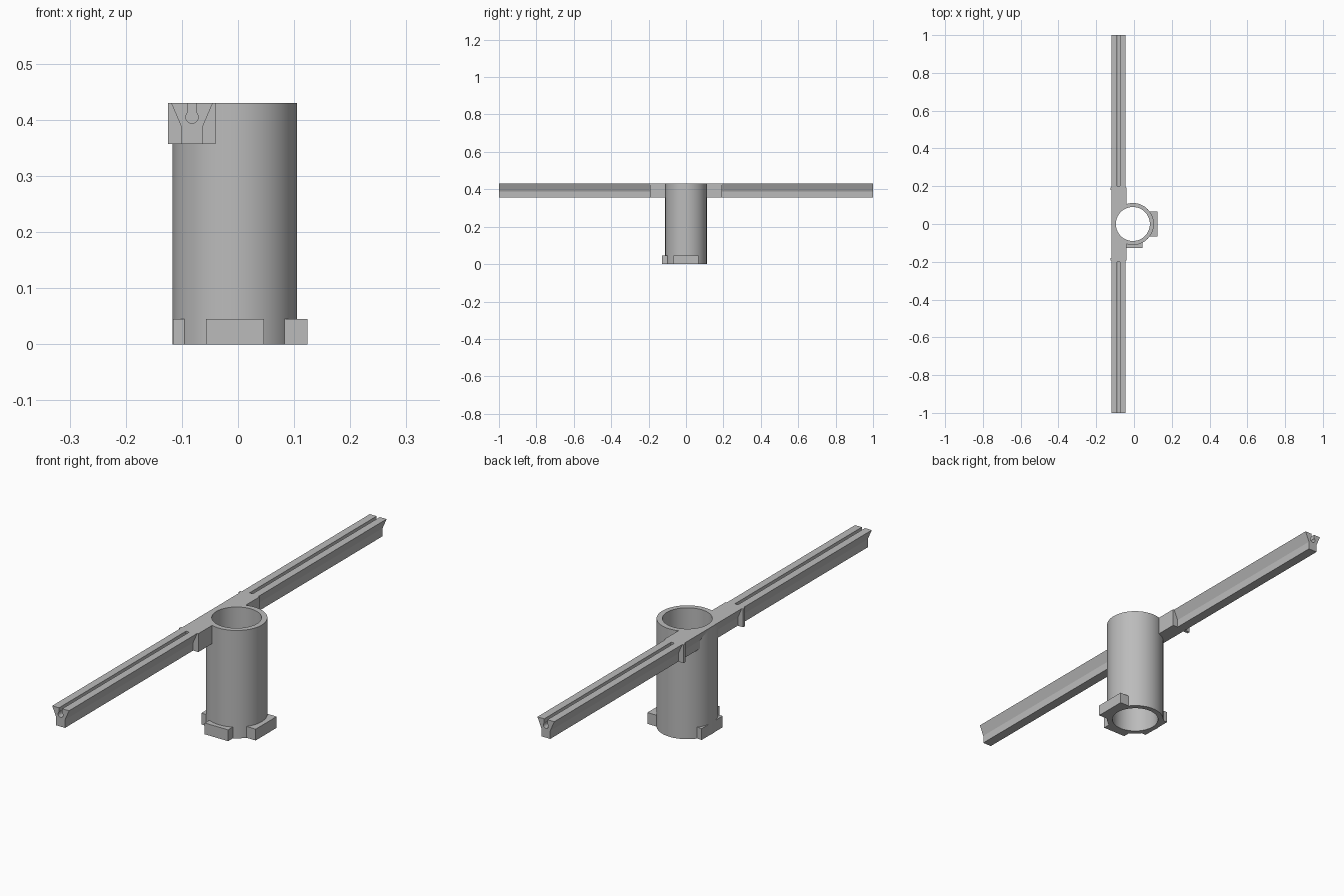
import bpy, bmesh, math
from mathutils import Matrix

if "Cube" in bpy.data.objects:
    bpy.data.objects.remove(bpy.data.objects["Cube"], do_unlink=True)

grey = bpy.data.materials.new("plain_grey")
grey.use_nodes = True
grey.diffuse_color = (0.5, 0.5, 0.5, 1)
grey.node_tree.nodes["Principled BSDF"].inputs["Base Color"].default_value = (0.5, 0.5, 0.5, 1)

TUBE_X, OUTER, BORE = -0.006, 0.111, 0.09
TOP, RAIL_BOTTOM, RAIL_X = 0.43, 0.357, -0.082
COLLAR_END, SLOT_START = 0.193, 0.2


def make_object(name, bm):
    bmesh.ops.recalc_face_normals(bm, faces=bm.faces)
    mesh = bpy.data.meshes.new(name)
    bm.to_mesh(mesh)
    bm.free()
    mesh.materials.append(grey)
    obj = bpy.data.objects.new(name, mesh)
    bpy.context.collection.objects.link(obj)
    return obj


def box(name, x0, x1, y0, y1, z0, z1):
    bm = bmesh.new()
    bmesh.ops.create_cube(bm, size=1)
    bmesh.ops.scale(bm, vec=(x1 - x0, y1 - y0, z1 - z0), verts=bm.verts)
    bmesh.ops.translate(bm, vec=((x0 + x1) / 2, (y0 + y1) / 2, (z0 + z1) / 2), verts=bm.verts)
    return make_object(name, bm)


def extrude_y(name, profile, y0, y1):
    bm = bmesh.new()
    face = bm.faces.new([bm.verts.new((x, y0, z)) for x, z in profile])
    new = bmesh.ops.extrude_face_region(bm, geom=[face], use_keep_orig=True)["geom"]
    bmesh.ops.translate(bm, vec=(0, y1 - y0, 0),
                        verts=[g for g in new if isinstance(g, bmesh.types.BMVert)])
    return make_object(name, bm)


def cut(obj, cutter):
    mod = obj.modifiers.new("bore_cut", "BOOLEAN")
    mod.operation, mod.solver, mod.object = "DIFFERENCE", "EXACT", cutter
    mesh = bpy.data.meshes.new_from_object(obj.evaluated_get(bpy.context.evaluated_depsgraph_get()))
    obj.modifiers.clear()
    obj.data = mesh


# Hollow tube, spun from its wall section
bm = bmesh.new()
wall = [bm.verts.new((TUBE_X + r, 0, z))
        for r, z in ((BORE, 0), (OUTER, 0), (OUTER, TOP), (BORE, TOP))]
edges = [bm.edges.new((wall[i], wall[(i + 1) % 4])) for i in range(4)]
bmesh.ops.spin(bm, geom=wall + edges, cent=(TUBE_X, 0, 0), axis=(0, 0, 1),
               angle=math.tau, steps=96, use_duplicate=False)
bmesh.ops.remove_doubles(bm, verts=bm.verts, dist=0.0001)
tube = make_object("tube", bm)
bpy.ops.object.select_all(action="DESELECT")
tube.select_set(True)
bpy.context.view_layer.objects.active = tube
bpy.ops.object.shade_smooth_by_angle(angle=math.radians(30))

# Helper that keeps the bore clear, ending inside the tube wall
bm = bmesh.new()
bmesh.ops.create_cone(bm, cap_ends=True, segments=96, radius1=0.1, radius2=0.1, depth=2,
                      matrix=Matrix.Translation((TUBE_X, 0, 0)))
bore_cutter = make_object("bore_cutter", bm)
bore_cutter.hide_render = True

# Base lugs on three sides
lugs = [
    box("left_lug", 0.06, 0.124, -0.066, 0.066, 0, 0.045),
    box("right_lug", -0.1155, -0.07, -0.066, 0.066, 0, 0.045),
    box("front_lug", -0.057, 0.046, -0.128, -0.07, 0, 0.045),
]

# Rail section, solid in the middle and with a keyhole slot on the arms
left_half = [(RAIL_X - 0.037, TOP), (RAIL_X - 0.0195, 0.389), (RAIL_X - 0.0195, RAIL_BOTTOM)]
solid = left_half + [(2 * RAIL_X - x, z) for x, z in reversed(left_half)]
SLOT, HOLE, HOLE_Z, STEPS = 0.007, 0.011, 0.405, 20
start = math.asin(SLOT / HOLE)
arc = [start + (math.tau - 2 * start) * i / STEPS for i in range(STEPS + 1)]
keyhole = ([(RAIL_X + SLOT, TOP)]
           + [(RAIL_X + HOLE * math.sin(a), HOLE_Z + HOLE * math.cos(a)) for a in arc]
           + [(RAIL_X - SLOT, TOP)])

middle = extrude_y("rail_middle", solid, -SLOT_START, SLOT_START)
for side, name in ((-1, "front"), (1, "back")):
    extrude_y(name + "_rail", solid + keyhole, side * SLOT_START, side)
    # Thin fin on the outer side of the rail
    y0, y1 = sorted((side * COLLAR_END, side * (COLLAR_END - 0.012)))
    box(name + "_fin", -0.125, RAIL_X, y0, y1, RAIL_BOTTOM, TOP)

# Block joining the rail to the tube
joint = box("joining_block", RAIL_X, -0.04, -COLLAR_END, COLLAR_END, RAIL_BOTTOM, TOP)

for part in lugs + [middle, joint]:
    cut(part, bore_cutter)
bpy.data.objects.remove(bore_cutter, do_unlink=True)
